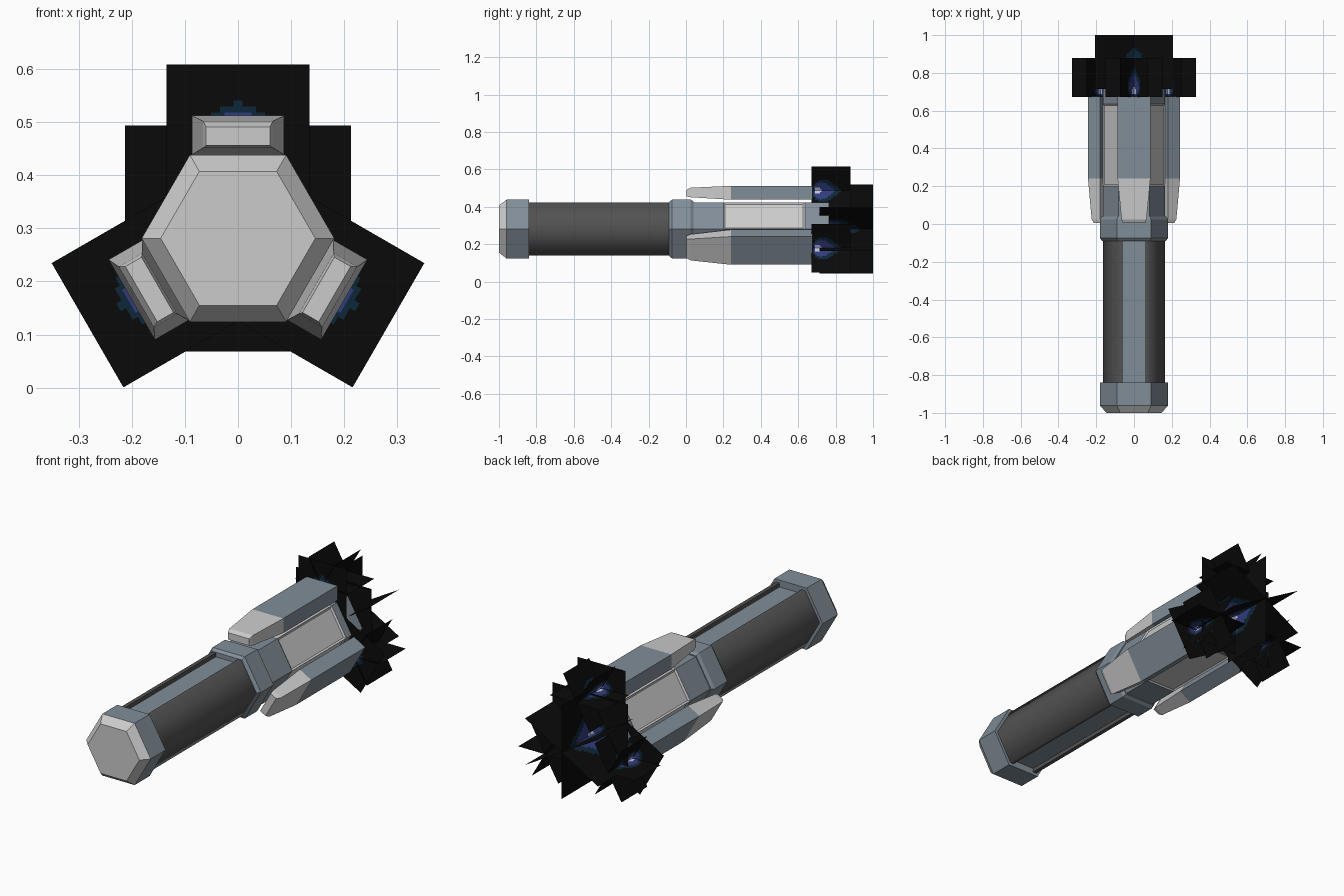
import bpy, bmesh, math
from math import sin, cos, radians

if "Cube" in bpy.data.objects:
    bpy.data.objects.remove(bpy.data.objects["Cube"])

ZC = 0.281  # height of the long axis


def material(name, r, g, b):
    m = bpy.data.materials.new(name)
    m.diffuse_color = (r, g, b, 1)
    m.use_nodes = True
    m.node_tree.nodes["Principled BSDF"].inputs["Base Color"].default_value = m.diffuse_color
    return m


LIGHT = material("light_grey", 0.60, 0.60, 0.60)
SLATE = material("slate_grey", 0.22, 0.27, 0.315)
DARK = material("dark_grey", 0.085, 0.085, 0.085)
BLACK = material("black", 0.003, 0.003, 0.003)
TEAL = material("deep_teal", 0.004, 0.02, 0.04)
BLUE = material("flame_blue", 0.03, 0.045, 0.20)
CORE = material("flame_core", 0.50, 0.55, 0.75)


def finish(name, bm, mats, smooth_angle=None):
    if smooth_angle:
        for f in bm.faces:
            f.smooth = True
        for e in bm.edges:
            e.smooth = e.calc_face_angle(0) < radians(smooth_angle)
    me = bpy.data.meshes.new(name)
    bm.to_mesh(me)
    bm.free()
    for m in mats:
        me.materials.append(m)
    ob = bpy.data.objects.new(name, me)
    bpy.context.collection.objects.link(ob)
    return ob


def loft(rings):
    """Closed skin through rings of points, capped at both ends."""
    bm = bmesh.new()
    vs = [[bm.verts.new(p) for p in r] for r in rings]
    n = len(vs[0])
    for a, b in zip(vs, vs[1:]):
        for i in range(n):
            bm.faces.new((a[i], a[(i + 1) % n], b[(i + 1) % n], b[i]))
    bm.faces.new(vs[0])
    bm.faces.new(vs[-1])
    bmesh.ops.recalc_face_normals(bm, faces=bm.faces)
    return bm


def hexagon(y, apothem):
    r = apothem / cos(radians(30))
    return [(r * cos(radians(60 * i)), y, ZC + r * sin(radians(60 * i))) for i in range(6)]


def polar(theta, u, r, y):
    """Point at tangent offset u and radius r around the long axis."""
    c, s = cos(radians(theta)), sin(radians(theta))
    return (r * c + u * s, y, ZC + r * s - u * c)


# End cap with a light bevelled face
bm = loft([hexagon(-1, 0.126), hexagon(-0.96, 0.157), hexagon(-0.84, 0.157)])
for f in bm.faces:
    f.material_index = 1 if f.calc_center_median().y < -0.97 else 0
finish("end_cap", bm, [SLATE, LIGHT])

# Collar between grip and barrel
finish("collar", loft([hexagon(-0.09, 0.145), hexagon(-0.075, 0.157),
                       hexagon(0.025, 0.157), hexagon(0.04, 0.147)]), [SLATE])

# Slate core seen in the grip's top and bottom channels
core = [(-0.09, -0.122), (0.09, -0.122), (0.09, 0.122), (-0.09, 0.122)]
finish("grip_core", loft([[(x, y, ZC + z) for x, z in core] for y in (-0.85, -0.08)]), [SLATE])

# Two smooth dark side shells of the grip
shell = [(0.062, 0.142), (0.082, 0.142), (0.164, 0), (0.082, -0.142),
         (0.062, -0.142), (0.062, -0.11), (0.062, 0.11)]
for name, sx in (("grip_shell_right", 1), ("grip_shell_left", -1)):
    bm = loft([[(sx * x, y, ZC + z) for x, z in shell] for y in (-0.85, -0.08)])
    finish(name, bm, [DARK], 65)

# Hexagonal barrel with light inset panels in the middle band
bm = loft([hexagon(y, 0.1425) for y in (0.03, 0.2, 0.635, 0.765)])
panels = [f for f in bm.faces if 0.3 < f.calc_center_median().y < 0.6]
for f in panels:
    f.material_index = 1
bmesh.ops.inset_individual(bm, faces=panels, thickness=0.012, depth=-0.006)
finish("barrel", bm, [SLATE, LIGHT])

# Three fins with light tapered noses
for k, theta in enumerate((90, 210, 330)):
    rings = []
    for y, w, r0, r1 in ((0.004, 0.06, 0.175, 0.21), (0.025, 0.066, 0.17, 0.221),
                         (0.24, 0.087, 0.157, 0.231), (0.675, 0.087, 0.157, 0.231)):
        rings.append([polar(theta, u, r, y) for u, r in ((-w, r0), (w, r0), (w, r1), (-w, r1))])
    bm = loft(rings)
    for f in bm.faces:
        f.material_index = 1 if f.calc_center_median().y < 0.2 else 0
    finish(f"fin_{k + 1}", bm, [SLATE, LIGHT])


def flame_rule(u, v):
    """Nested teardrops rising from the base of a flame sheet."""
    for idx, s in ((3, 0.3), (2, 0.75), (1, 1.0)):
        t = (v - 0.03 - 0.06 * (1 - s)) / (0.72 * s)
        if 0 < t < 1 and abs(u) < 1.2 * s * math.sqrt(t) * (1 - t):
            return idx
    return 0


def glow_rule(u, v):
    """Round glow on the sheet across the axis."""
    d = math.hypot(u, 2 * v - 1)
    return 3 if d < 0.13 else 2 if d < 0.36 else 1 if d < 0.46 else 0


def sheet(bm, point, rule, nu=32, nv=24):
    grid = [[bm.verts.new(point(-1 + 2 * i / nu, j / nv)) for i in range(nu + 1)]
            for j in range(nv + 1)]
    for j in range(nv):
        for i in range(nu):
            f = bm.faces.new((grid[j][i], grid[j][i + 1], grid[j + 1][i + 1], grid[j + 1][i]))
            f.material_index = rule(-1 + (2 * i + 1) / nu, (j + 0.5) / nv)


def flame(name, theta, radius, half, y0, y1, start, quad_r, quad_half, quad_y):
    """Three crossed sheets along the axis plus one square sheet across it."""
    bm = bmesh.new()
    cx, _, cz = polar(theta, 0, radius, 0)
    for a in (start, start + 60, start + 120):
        dx, dz = half * cos(radians(a)), half * sin(radians(a))
        sheet(bm, lambda u, v: (cx + u * dx, y0 + v * (y1 - y0), cz + u * dz), flame_rule)
    sheet(bm, lambda u, v: polar(theta, u * quad_half, quad_r + (2 * v - 1) * quad_half, quad_y),
          glow_rule)
    finish(name, bm, [BLACK, TEAL, BLUE, CORE])


# Small flames behind each fin and a larger one behind the barrel
for k, theta in enumerate((90, 210, 330)):
    flame(f"fin_flame_{k + 1}", theta, 0.205, 0.15, 0.672, 0.88, 0, 0.192, 0.135, 0.678)
flame("barrel_flame", 90, 0, 0.237, 0.715, 1.0, 30, 0, 0.2125, 0.768)
